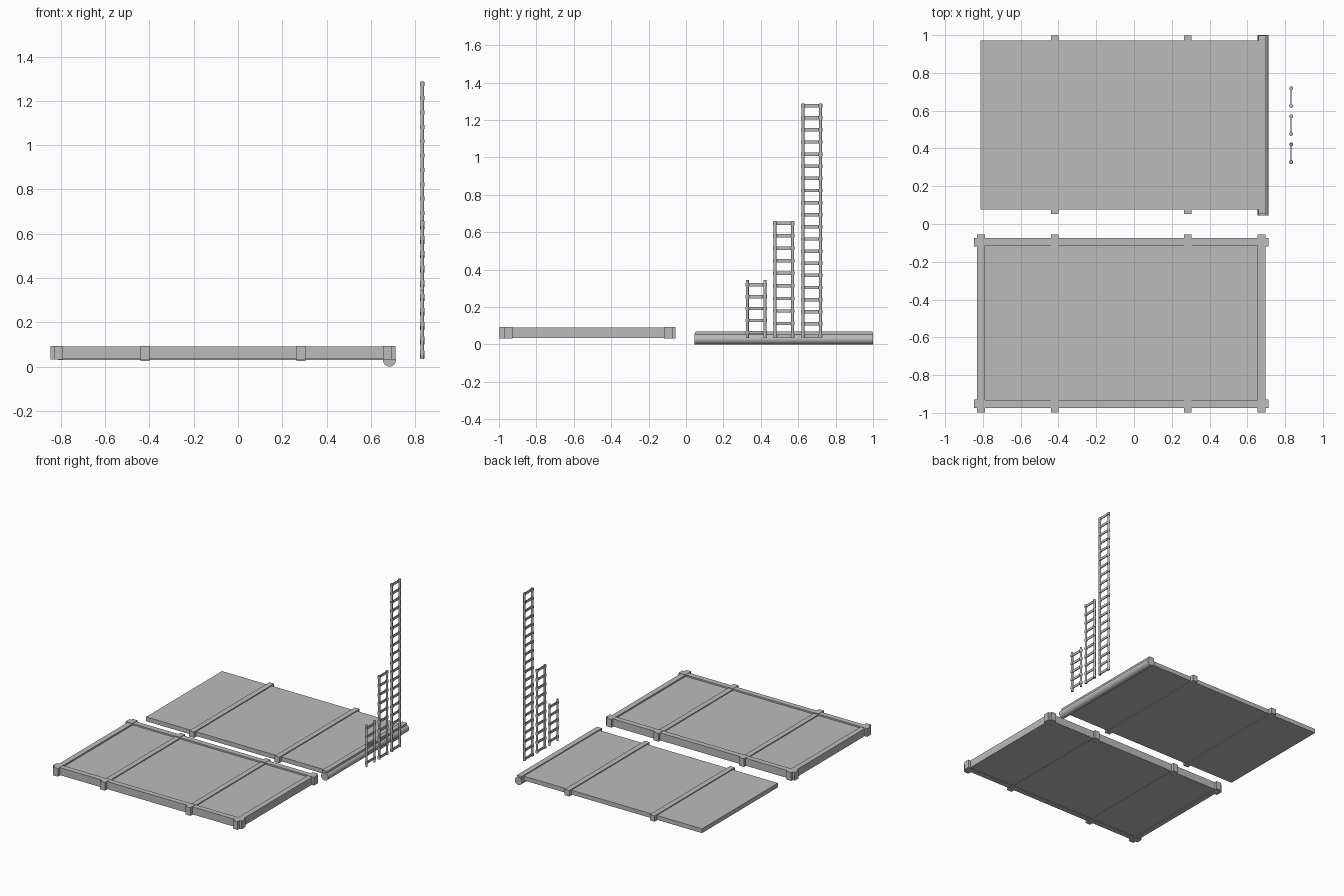
import bpy
import math
from mathutils import Vector

cube = bpy.data.objects.get("Cube")
if cube:
    bpy.data.objects.remove(cube, do_unlink=True)

grey = bpy.data.materials.new("plain_grey")
grey.use_nodes = True
grey.diffuse_color = (0.5, 0.5, 0.5, 1)
grey.node_tree.nodes["Principled BSDF"].inputs["Base Color"].default_value = (0.5, 0.5, 0.5, 1)


def finish(name):
    ob = bpy.context.object
    ob.name = name
    ob.data.materials.append(grey)
    return ob


def box(name, x, y, z):
    """Box from three (low, high) ranges."""
    bpy.ops.mesh.primitive_cube_add(size=1)
    ob = finish(name)
    centre = Vector([sum(r) / 2 for r in (x, y, z)])
    size = [r[1] - r[0] for r in (x, y, z)]
    for v in ob.data.vertices:
        v.co = Vector([c * s for c, s in zip(v.co, size)]) + centre
    return ob


def rod(name, radius, length, loc, sides=12, rot=(0, 0, 0)):
    bpy.ops.mesh.primitive_cylinder_add(vertices=sides, radius=radius, depth=length,
                                        location=loc, rotation=rot)
    ob = finish(name)
    bpy.ops.object.shade_smooth_by_angle(angle=math.radians(40))
    return ob


BEAM_X = (-0.42, 0.285)     # centres of the cross beams
HALF = 0.02                 # half the beam width

# Front platform: recessed floor inside a raised rim
X0, X1, Y0, Y1 = -0.83, 0.695, -0.973, -0.073
RIM = 0.04
RIM_Z = (0.035, 0.091)
box("front_floor", (X0 + RIM, X1 - RIM), (Y0 + RIM, Y1 - RIM), (0.039, 0.08))
for side, x in (("right", X0), ("left", X1 - RIM)):
    box(side + "_rim", (x, x + RIM), (Y0, Y1), RIM_Z)
for side, y in (("front", Y0), ("back", Y1 - RIM)):
    box(side + "_rim", (X0 + RIM, X1 - RIM), (y, y + RIM), RIM_Z)
for x in BEAM_X:
    box("front_floor_beam", (x - HALF, x + HALF), (Y0 + RIM, Y1 - RIM), (0.036, 0.087))

# Posts projecting from the outside of the rim
POST_Z = (0.032, 0.093)
for x in (X0 + HALF, *BEAM_X, X1 - HALF):
    for y in ((-0.997, Y0 + RIM), (Y1 - RIM, -0.055)):
        box("rim_post", (x - HALF, x + HALF), y, POST_Z)
for x in ((-0.847, X0 + RIM), (X1 - RIM, 0.711)):
    for y in (Y0, Y1 - 0.045):
        box("corner_post", x, (y, y + 0.045), POST_Z)

# Back platform: plain slab with three cross beams
box("back_slab", (-0.813, 0.69), (0.077, 0.972), (0.03, 0.062))
for x in (*BEAM_X, 0.678):
    box("back_beam", (x - HALF, x + HALF), (0.052, 0.998), (0.025, 0.069))
rod("edge_roller", 0.029, 0.955, (0.684, 0.5225, 0.029), 32, (math.pi / 2, 0, 0))


# Ladders: two round rails, flat rungs and a binding at each rung end
def ladder(name, y, top, count, low, high):
    x, spread, bottom = 0.832, 0.047, 0.034
    for s in (-1, 1):
        rod(name + "_rail", 0.008, top - bottom, (x, y + s * spread, (top + bottom) / 2))
    for i in range(count):
        z = low + (high - low) * i / (count - 1)
        box(name + "_rung", (x - 0.003, x + 0.003), (y - spread, y + spread),
            (z - 0.009, z + 0.009))
        for s in (-1, 1):
            rod(name + "_binding", 0.0105, 0.018, (x, y + s * spread, z))


ladder("short_ladder", 0.375, 0.345, 5, 0.064, 0.32)
ladder("medium_ladder", 0.523, 0.66, 10, 0.045, 0.648)
ladder("tall_ladder", 0.672, 1.288, 20, 0.045, 1.277)
